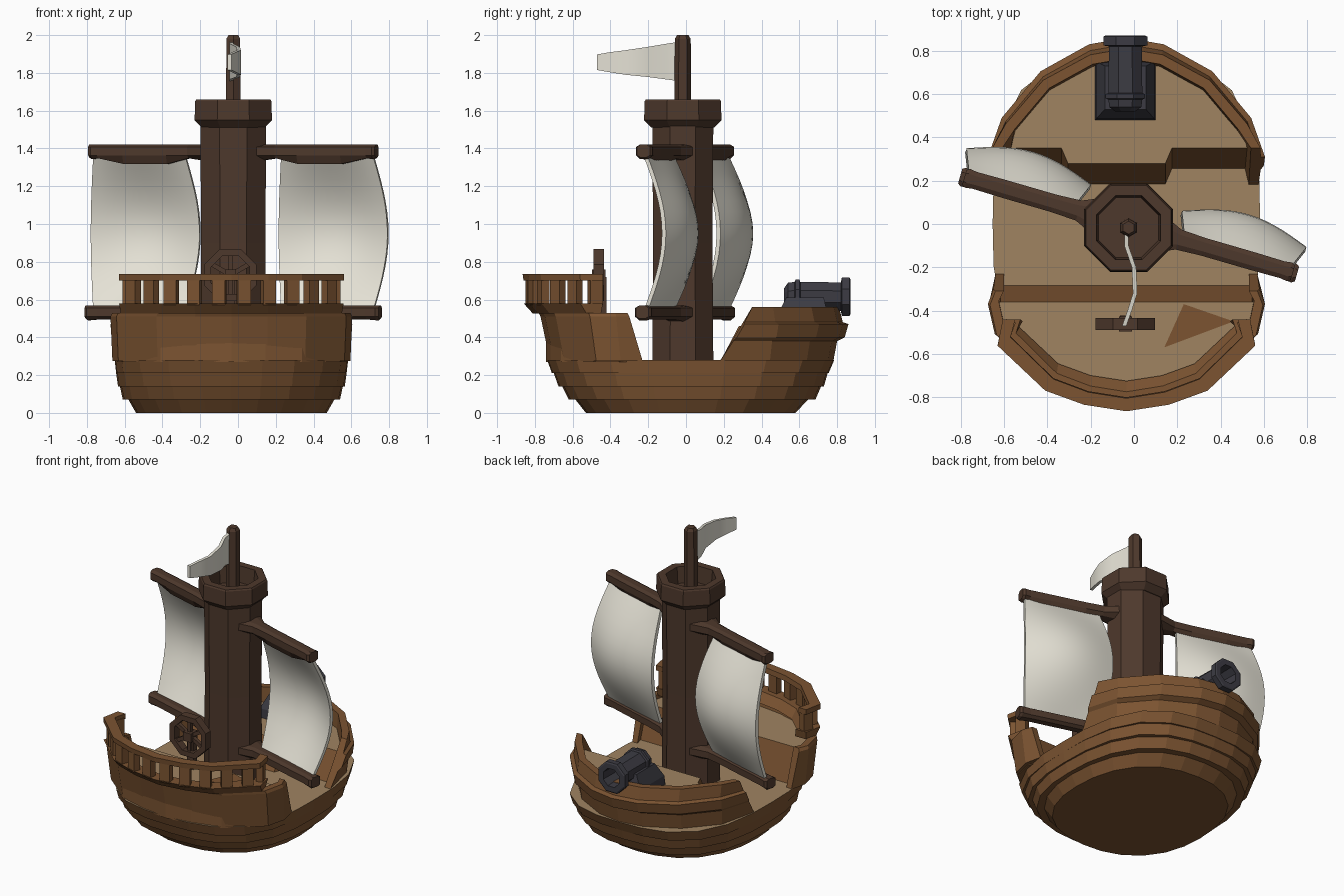
import bpy, bmesh, math
from mathutils import Matrix, Vector

cube = bpy.data.objects.get("Cube")
if cube:
    bpy.data.objects.remove(cube, do_unlink=True)


def material(name, rgb):
    m = bpy.data.materials.new(name)
    m.use_nodes = True
    m.diffuse_color = (*rgb, 1)
    m.node_tree.nodes["Principled BSDF"].inputs["Base Color"].default_value = (*rgb, 1)
    return m


HULL = material("hull_brown", (0.2, 0.088, 0.031))
DECK = material("deck_tan", (0.35, 0.23, 0.12))
MAST = material("dark_wood", (0.076, 0.04, 0.025))
IRON = material("cannon_iron", (0.045, 0.044, 0.056))
CLOTH = material("sail_white", (0.78, 0.755, 0.665))
CX = -0.035  # centre line of the ship


def finish(name, bm, mat, top_mat=None, smooth=False, matrix=None):
    bmesh.ops.recalc_face_normals(bm, faces=bm.faces)
    for f in bm.faces:
        f.material_index = 1 if top_mat and f.normal.z > 0.7 else 0
    me = bpy.data.meshes.new(name)
    bm.to_mesh(me)
    bm.free()
    ob = bpy.data.objects.new(name, me)
    bpy.context.collection.objects.link(ob)
    for m in (mat, top_mat):
        if m:
            me.materials.append(m)
    if matrix:
        ob.matrix_world = matrix
    if smooth:
        bpy.ops.object.select_all(action='DESELECT')
        ob.select_set(True)
        bpy.context.view_layer.objects.active = ob
        bpy.ops.object.shade_smooth_by_angle(angle=math.radians(40))
    return ob


def loft(name, rings, mat, **kw):
    """Skin closed rings of points and cap both ends."""
    bm = bmesh.new()
    vs = [[bm.verts.new(p) for p in r] for r in rings]
    n = len(rings[0])
    for a, b in zip(vs, vs[1:]):
        for i in range(n):
            j = (i + 1) % n
            bm.faces.new((a[i], a[j], b[j], b[i]))
    bm.faces.new(vs[0])
    bm.faces.new(vs[-1])
    return finish(name, bm, mat, **kw)


def box(bm, centre, size, rot=Matrix()):
    m = Matrix.Translation(centre) @ rot @ Matrix.Diagonal((*size, 1))
    bmesh.ops.create_cube(bm, size=1, matrix=m)


def turned(name, profile, sides, mat, matrix):
    """Revolve (height, radius) pairs round local z."""
    rings = [[(r * math.cos((i + .5) * math.tau / sides), r * math.sin((i + .5) * math.tau / sides), z)
              for i in range(sides)] for z, r in profile]
    return loft(name, rings, mat, matrix=matrix)


# Hull: four plank bands, each overhanging the one below
def hull_ring(z, half, back, front, power, sides=24):
    ring = []
    for i in range(sides):
        c, s = math.cos(i * math.tau / sides), math.sin(i * math.tau / sides)
        k = (abs(c) ** power + abs(s) ** power) ** (-1 / power)
        ring.append((CX + c * k * half, s * k * (front if s > 0 else back), z))
    return ring


bands = [((.505, .53, .58), (.545, .585, .645)), ((.575, .62, .685), (.59, .655, .715)),
         ((.60, .675, .73), (.61, .70, .75)), ((.61, .71, .755), (.618, .735, .785))]
for i, (low, high) in enumerate(bands):
    p = 2.3 + i * 0.2
    loft(f"hull_band_{i + 1}", [hull_ring(i * .07, *low, p), hull_ring(i * .07 + .07, *high, p)],
         HULL, top_mat=DECK if i == 3 else None)


# Castle walls and rails: a U-shaped path with a wall section swept along it
def u_path(fracs, half, end, tip):
    side = [(half * fx, end if fy is None else tip * fy) for fx, fy in fracs]
    return [(CX + x, y) for x, y in side] + [(CX - x, y) for x, y in side[-2::-1]]


def wall(name, fracs, levels, thick):
    sign = 1 if levels[0][3] > 0 else -1
    section = list(levels)
    for z, half, end, tip in (levels[-1], levels[0]):
        section.append((z, half - thick, end, tip - sign * thick))
    paths = [[(x, y, lv[0]) for x, y in u_path(fracs, *lv[1:])] for lv in section]
    return loft(name, list(zip(*paths)), HULL)


STERN = [(.96, None), (1, .48), (.95, .66), (.62, .895), (.3, .97), (0, 1)]
RAIL = [(.96, None), (1, .65), (.63, .89), (.33, .965), (0, 1)]
BOW = [(1, None), (.9, .57), (.62, .82), (.27, .965), (0, 1)]
wall("stern_wall", STERN, [(.275, .63, -.23, -.72), (.51, .64, -.30, -.77), (.53, .63, -.31, -.78)], .04)
wall("bow_wall", BOW, [(.275, .61, .18, .78), (.38, .62, .25, .80), (.40, .635, .27, .84),
                       (.47, .64, .31, .86), (.48, .62, .31, .83), (.56, .62, .35, .81)], .045)
wall("rail_base", RAIL, [(.525, .585, -.45, -.81), (.58, .595, -.44, -.86)], .085)
wall("rail_top", RAIL, [(.70, .595, -.44, -.86), (.735, .595, -.44, -.865)], .06)

# Rail posts spaced evenly along the rail
path = [Vector(p) for p in u_path(RAIL, .567, -.48, -.833)]
lengths = [(b - a).length for a, b in zip(path, path[1:])]
bm = bmesh.new()
posts = 12
for i in range(posts):
    d = sum(lengths) * i / (posts - 1)
    for a, b, seg in zip(path, path[1:], lengths):
        if d <= seg + 1e-5:
            break
        d -= seg
    q = a + (b - a) * (d / seg)
    turn = Matrix.Rotation(math.atan2(b.y - a.y, b.x - a.x), 4, 'Z')
    box(bm, (q.x, q.y, .64), (.07, .045, .14), turn)
finish("rail_posts", bm, HULL)


# Raised decks with sloping bulkheads
def deck(name, fracs, half, end, tip, front, slope, z):
    low = u_path(fracs, half, end, tip) + [(CX + x, y) for x, y in front]
    high = [(x, y + slope if abs(y) <= abs(end) + .01 else y) for x, y in low]
    loft(name, [[(x, y, .27) for x, y in low], [(x, y, z) for x, y in high]], HULL, top_mat=DECK)


deck("stern_deck", STERN, .605, -.28, -.74, [], -.08, .50)
deck("bow_deck", BOW, .585, .25, .77, [(-.3, .25), (-.27, .18), (.18, .18), (.21, .25)], .10, .46)
patch = [(.23, -.37), (.14, -.57), (.46, -.45)]
loft("deck_patch", [[(x, y, z) for x, y in patch] for z in (.498, .505)], HULL)

# Mast, crow's nest and topmast
at_mast = Matrix.Translation((-.025, -.017, 0))
turned("mast", [(.27, .175), (.9, .17), (1.53, .175)], 8, MAST, at_mast @ Matrix.Diagonal((1.08, 1, 1, 1)))
turned("crows_nest", [(1.51, .18), (1.55, .222), (1.65, .218), (1.66, .212), (1.66, .16), (1.55, .15)],
       8, MAST, at_mast)
turned("topmast", [(1.5, .045), (1.98, .042), (2.0, .03)], 6, MAST, at_mast)

# Yards and sails, turned together about the mast
swing = Matrix.Translation((-.025, -.005, 0)) @ Matrix.Rotation(math.radians(-16.2), 4, 'Z')


def yard(name, side, z, reach, sag):
    rings = []
    for u, w, lo in ((.1, .11, .055), (.24, .048, .035), (.36, .042, .035 + sag),
                     (.6, .042, .035 + sag), (.74, .04, .035), (reach - .015, .045, .04), (reach, .035, .03)):
        rings.append([(side * u, y, z + h) for y, h in
                      ((-w, -.02), (-w * .5, -lo), (w * .5, -lo), (w, -.02),
                       (w, .025), (w * .5, .038), (-w * .5, .038), (-w, .025))])
    loft(name, rings, MAST, matrix=swing)


def sail(name, side, nu=14, nv=14, thick=.022):
    rings = []
    for i in range(nu + 1):
        a = i / nu
        face = []
        for j in range(nv + 1):
            b = j / nv
            swell = math.sin(math.pi * b)
            y = swell * (.11 + .07 * math.sin(math.pi * a))
            u = .518 + (a - .5) * (.51 + .09 * swell)
            face.append((side * u, y, .55 + .80 * b))
        rings.append(face + [(x, y + thick, z) for x, y, z in reversed(face)])
    loft(name, rings, CLOTH, smooth=True, matrix=swing)


for label, side in (("left", 1), ("right", -1)):
    yard(f"{label}_upper_yard", side, 1.383, .79, .03)
    yard(f"{label}_lower_yard", side, .53, .81, 0)
    sail(f"{label}_sail", side)

# Flag
flag = [(-.03, -.035, 1.755, 1.965), (-.1, -.035, 1.765, 1.955), (-.2, .0, 1.778, 1.938),
        (-.32, .005, 1.79, 1.92), (-.4, -.02, 1.803, 1.91), (-.47, -.045, 1.815, 1.898)]
loft("flag", [[(x - .01, y, a), (x + .01, y, a), (x + .01, y, b), (x - .01, y, b)]
              for y, x, a, b in flag], CLOTH, smooth=True)

# Steering wheel on a post
bm = bmesh.new()
wheel = Vector((-.04, -.462, .73))
box(bm, wheel + Vector((0, .02, -.13)), (.05, .04, .24))
for i in range(3):
    box(bm, wheel, (.24, .025, .025), Matrix.Rotation(i * math.pi / 3 + math.pi / 6, 4, 'Y'))
box(bm, wheel, (.06, .07, .06))
finish("wheel_spokes_and_post", bm, MAST)
rim = [[(r * math.cos((i + .5) * math.pi / 4), y, r * math.sin((i + .5) * math.pi / 4))
        for r, y in ((.148, -.027), (.148, .027), (.11, .027), (.11, -.027))] for i in range(8)]
bm = bmesh.new()
vs = [[bm.verts.new(Vector(p) + wheel) for p in r] for r in rim]
for i in range(8):
    a, b = vs[i], vs[(i + 1) % 8]
    for j in range(4):
        k = (j + 1) % 4
        bm.faces.new((a[j], a[k], b[k], b[j]))
finish("wheel_rim", bm, MAST)

# Cannon and its carriage
along_y = Matrix.Translation((-.04, 0, .615)) @ Matrix.Rotation(-math.pi / 2, 4, 'X')
turned("cannon_barrel", [(.52, .05), (.54, .08), (.575, .085), (.58, .098), (.60, .098), (.605, .085),
                         (.82, .082), (.825, .11), (.865, .11), (.87, .1), (.87, .065), (.74, .06)],
       8, IRON, along_y)
loft("cannon_carriage", [[(-.04 + sx * w, y, z) for sx, y in ((-1, a), (1, a), (1, b), (-1, b))]
                         for z, w, a, b in ((.45, .14, .48, .755), (.52, .135, .485, .75), (.61, .095, .53, .73))],
     IRON)
